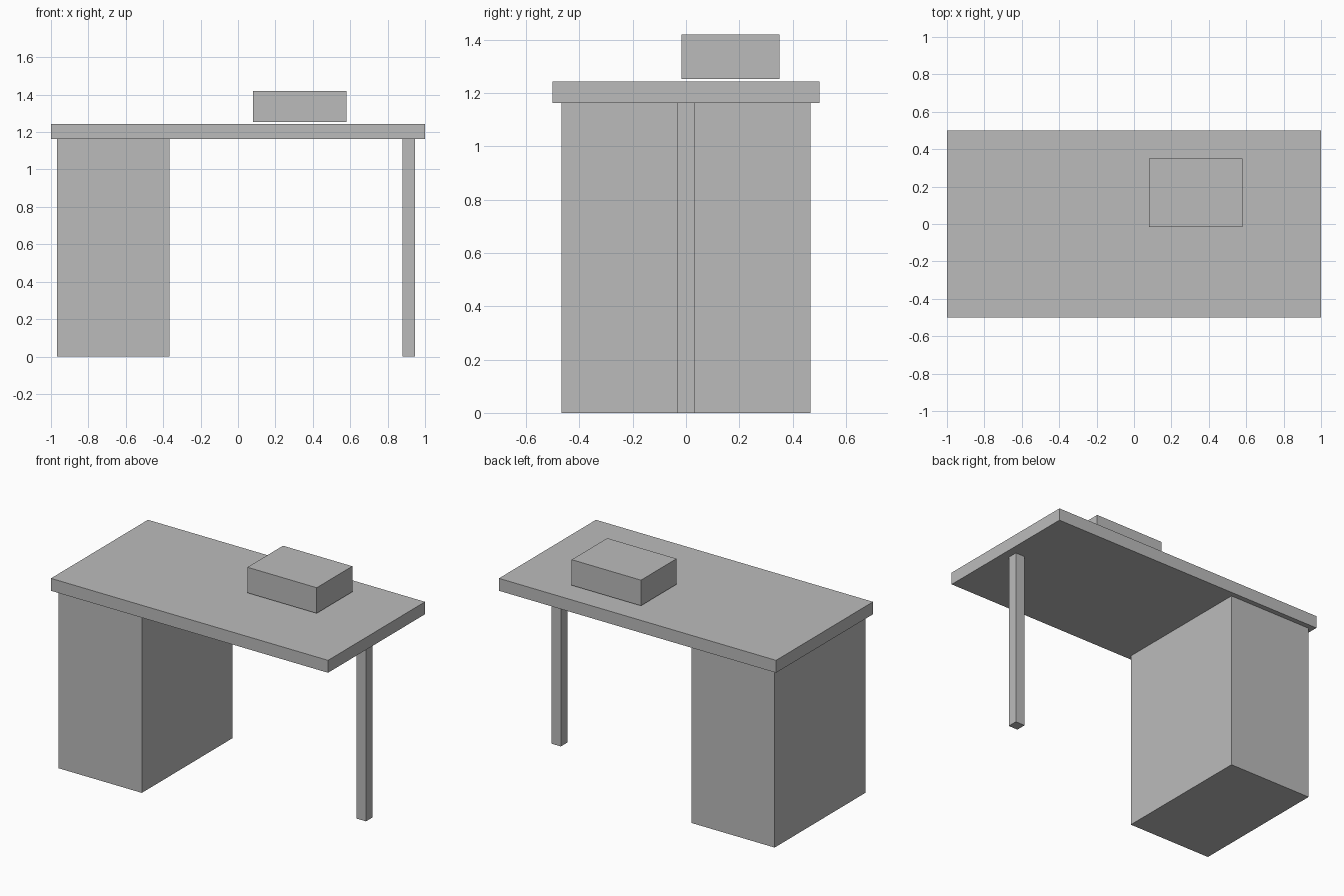
import bpy

if "Cube" in bpy.data.objects:
    bpy.data.objects.remove(bpy.data.objects["Cube"])

grey = bpy.data.materials.new("plain grey")
grey.diffuse_color = (0.5, 0.5, 0.5, 1)
grey.use_nodes = True
grey.node_tree.nodes["Principled BSDF"].inputs["Base Color"].default_value = grey.diffuse_color


def box(name, x, y, z):
    """Flat-sided block spanning the given (low, high) ranges."""
    spans = (x, y, z)
    bpy.ops.mesh.primitive_cube_add(size=1, location=[(a + b) / 2 for a, b in spans])
    obj = bpy.context.object
    obj.name = name
    obj.scale = [b - a for a, b in spans]
    bpy.ops.object.transform_apply(location=False, rotation=False, scale=True)
    obj.data.materials.append(grey)
    return obj


# Desk slab
box("desk_top", (-1, 1), (-0.5, 0.5), (1.162, 1.243))
# Solid pedestal on the left, single post on the right
box("cabinet", (-0.967, -0.367), (-0.467, 0.467), (0, 1.162))
box("leg", (0.88, 0.947), (-0.033, 0.033), (0, 1.162))
# Box sitting just clear of the desk surface
box("desk_box", (0.08, 0.58), (-0.017, 0.35), (1.253, 1.42))
